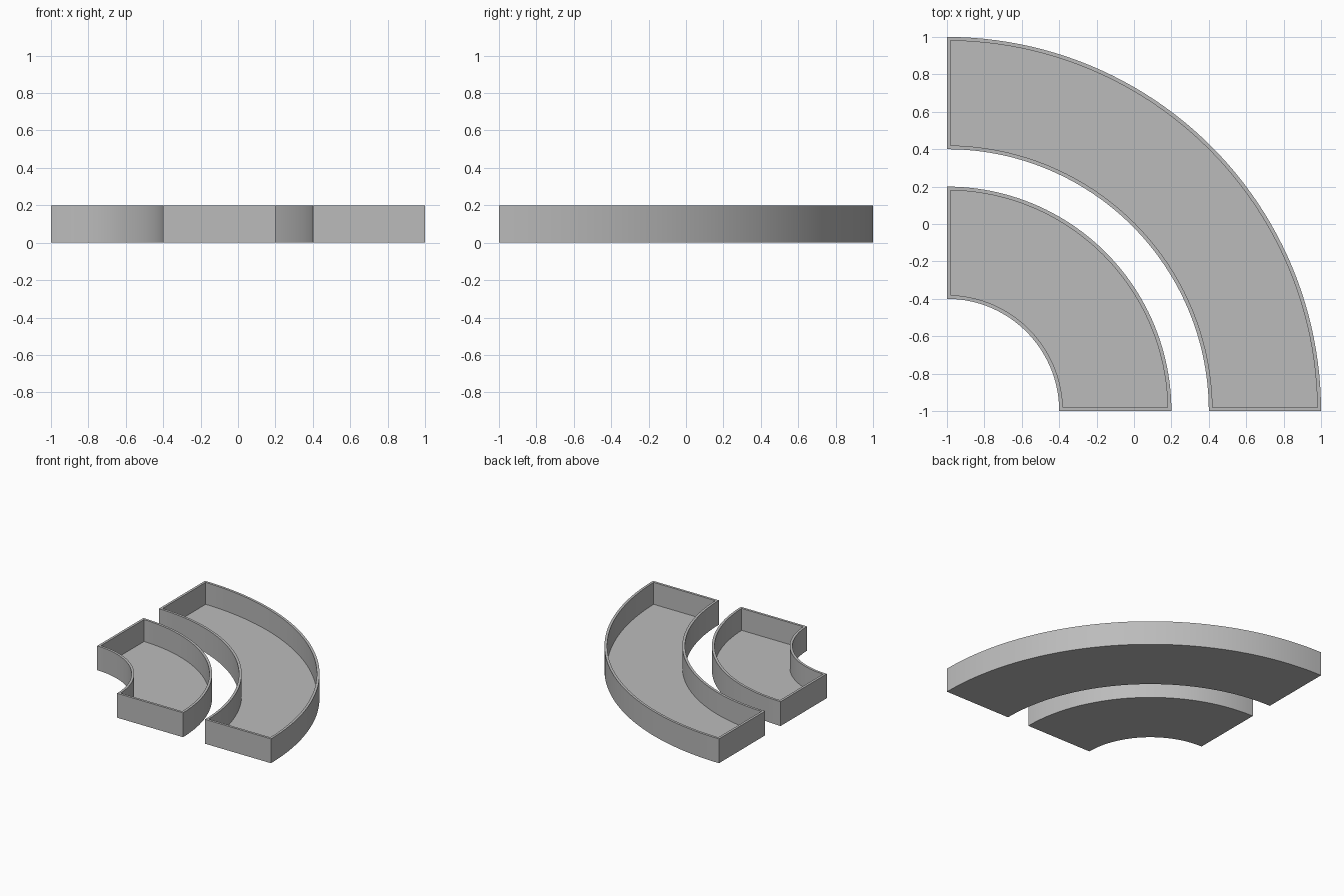
import bpy, bmesh, math

HEIGHT, WALL, FLOOR, STEPS = 0.2, 0.02, 0.02, 48
CENTRE = -1.0

cube = bpy.data.objects.get("Cube")
if cube:
    bpy.data.objects.remove(cube, do_unlink=True)

grey = bpy.data.materials.new("plain grey")
grey.use_nodes = True
COLOUR = (0.5, 0.5, 0.5, 1)
grey.diffuse_color = COLOUR
grey.node_tree.nodes["Principled BSDF"].inputs["Base Color"].default_value = COLOUR


def outline(r_in, r_out, inset):
    """Quarter-ring outline, inset by the same distance on all four sides."""
    points = []
    for radius, backward in ((r_out - inset, False), (r_in + inset, True)):
        start = math.asin(inset / radius)
        arc = []
        for i in range(STEPS + 1):
            a = start + (math.pi / 2 - 2 * start) * i / STEPS
            arc.append((CENTRE + radius * math.cos(a), CENTRE + radius * math.sin(a)))
        points += arc[::-1] if backward else arc
    return points


def tray(name, r_in, r_out):
    bm = bmesh.new()

    def loop(inset, z):
        return [bm.verts.new((x, y, z)) for x, y in outline(r_in, r_out, inset)]

    # outside bottom, outside rim, inside rim, inside floor
    loops = [loop(0, 0), loop(0, HEIGHT), loop(WALL, HEIGHT), loop(WALL, FLOOR)]
    count = len(loops[0])
    for low, high in zip(loops, loops[1:]):
        for i in range(count):
            j = (i + 1) % count
            bm.faces.new((low[i], low[j], high[j], high[i]))
    # underside and floor, as strips between the two arcs
    for ring, flip in ((loops[0], True), (loops[3], False)):
        for i in range(STEPS):
            quad = [ring[i], ring[i + 1], ring[count - 2 - i], ring[count - 1 - i]]
            bm.faces.new(quad[::-1] if flip else quad)
    bmesh.ops.recalc_face_normals(bm, faces=bm.faces)

    mesh = bpy.data.meshes.new(name)
    bm.to_mesh(mesh)
    bm.free()
    mesh.materials.append(grey)
    obj = bpy.data.objects.new(name, mesh)
    bpy.context.collection.objects.link(obj)
    bpy.ops.object.select_all(action="DESELECT")
    obj.select_set(True)
    bpy.context.view_layer.objects.active = obj
    bpy.ops.object.shade_smooth_by_angle(angle=math.radians(30))


tray("inner_curved_tray", 0.6, 1.2)
tray("outer_curved_tray", 1.4, 2.0)
